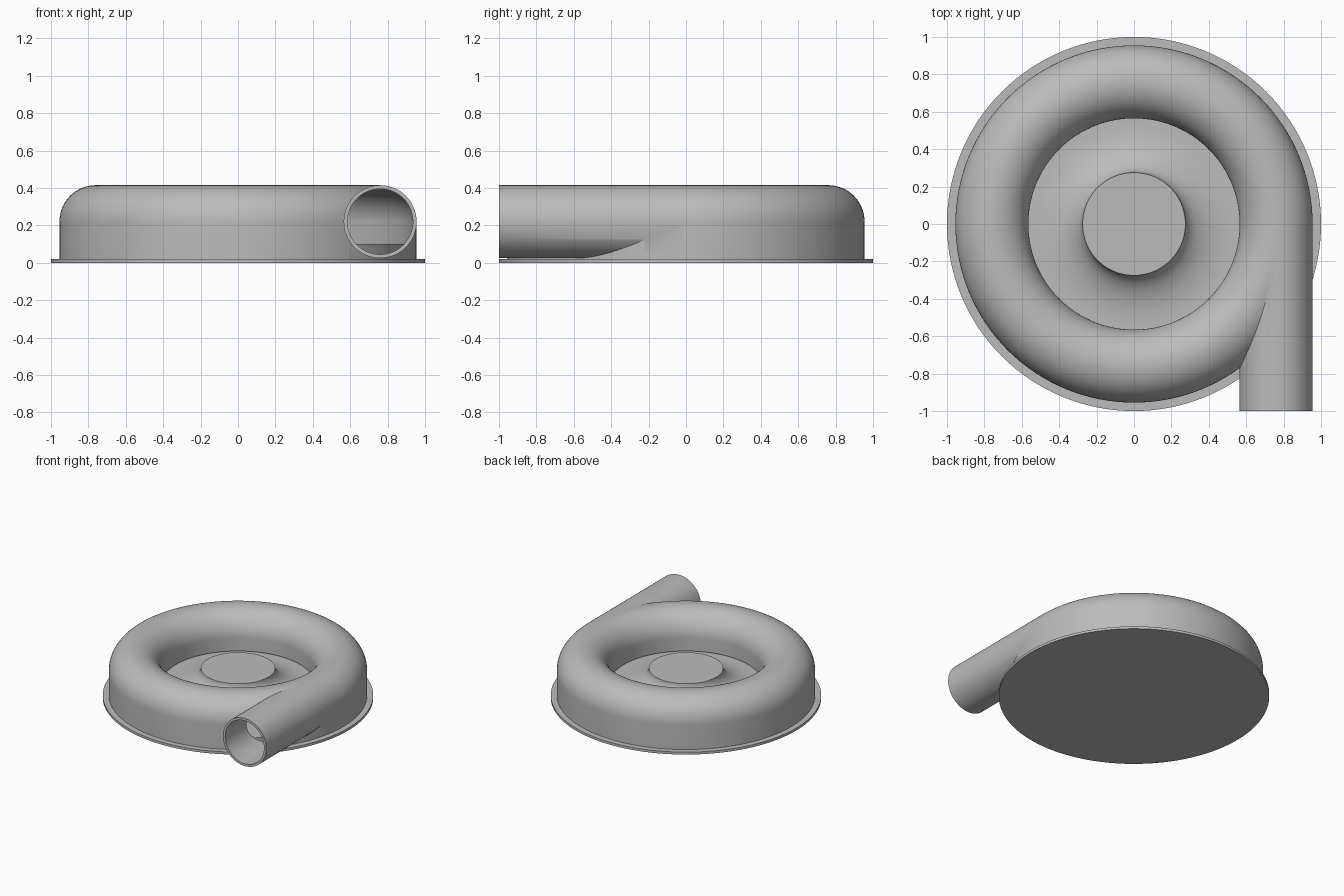
import bpy
import bmesh
from math import cos, sin, pi, radians
from mathutils import Matrix, Vector

if "Cube" in bpy.data.objects:
    bpy.data.objects.remove(bpy.data.objects["Cube"])

RING, MID, TUBE, WALL = 0.76, 0.22, 0.195, 0.02   # volute tube centre, height, radius, thickness
FLANGE, FLOOR, LIP, HUB_R, HUB_Z = 0.02, 0.1, 0.115, 0.275, 0.24
BORE = TUBE - WALL

grey = bpy.data.materials.new("light grey")
grey.use_nodes = True
grey.diffuse_color = (0.5, 0.5, 0.5, 1)
grey.node_tree.nodes["Principled BSDF"].inputs["Base Color"].default_value = (0.5, 0.5, 0.5, 1)


def make(name, bm):
    bmesh.ops.recalc_face_normals(bm, faces=bm.faces)
    mesh = bpy.data.meshes.new(name)
    bm.to_mesh(mesh)
    bm.free()
    mesh.materials.append(grey)
    ob = bpy.data.objects.new(name, mesh)
    bpy.context.collection.objects.link(ob)
    return ob


def lathe(name, profile, closed, steps=128):
    bm = bmesh.new()
    verts = [bm.verts.new((r, 0, z)) for r, z in profile]
    edges = [bm.edges.new(p) for p in zip(verts, verts[1:])]
    if closed:
        edges.append(bm.edges.new((verts[-1], verts[0])))
    bmesh.ops.spin(bm, geom=verts + edges, cent=(0, 0, 0), axis=(0, 0, 1),
                   angle=2 * pi, steps=steps, use_duplicate=False)
    bmesh.ops.remove_doubles(bm, verts=bm.verts, dist=1e-5)
    return make(name, bm)


def pipe(name, radius, y0, y1):
    bm = bmesh.new()
    bmesh.ops.create_cone(bm, cap_ends=True, segments=64, radius1=radius, radius2=radius,
                          depth=y1 - y0,
                          matrix=Matrix.Translation(Vector((RING, (y0 + y1) / 2, MID)))
                          @ Matrix.Rotation(pi / 2, 4, 'X'))
    return make(name, bm)


def arch(radius, n=32):
    return [(RING + radius * cos(pi * i / n), MID + radius * sin(pi * i / n)) for i in range(n + 1)]


def combine(target, tool, operation):
    mod = target.modifiers.new(operation, 'BOOLEAN')
    mod.object, mod.operation, mod.solver = tool, operation, 'EXACT'
    bpy.context.view_layer.objects.active = target
    bpy.ops.object.modifier_apply(modifier=mod.name)
    bpy.data.objects.remove(tool)


def smooth(ob):
    bpy.ops.object.select_all(action='DESELECT')
    ob.select_set(True)
    bpy.context.view_layer.objects.active = ob
    bpy.ops.object.shade_smooth_by_angle(angle=radians(30))


# Housing: round-topped ring joined to the tangential outlet pipe, then hollowed
housing = lathe("volute_housing", [(RING + TUBE, FLANGE)] + arch(TUBE) + [(RING - TUBE, FLANGE)], True)
combine(housing, pipe("outlet", TUBE, -1, -0.005), 'UNION')
channel = lathe("channel", [(RING + BORE, -0.05)] + arch(BORE)
                + [(RING - BORE, LIP), (0.5, LIP), (0.5, -0.05)], True)
combine(housing, channel, 'DIFFERENCE')
combine(housing, pipe("bore", BORE, -1.1, -0.005), 'DIFFERENCE')
smooth(housing)

# Back plate: flange, raised floor and a hub with a hollow flare
flare = [(0.54 - (0.54 - HUB_R) * sin(a), HUB_Z - (HUB_Z - FLOOR) * cos(a))
         for a in (pi / 2 * i / 16 for i in range(17))]
plate = lathe("back_plate", [(0, 0), (1, 0), (1, FLANGE), (0.93, FLANGE), (0.93, FLOOR)]
              + flare + [(0, HUB_Z)], False)
smooth(plate)
